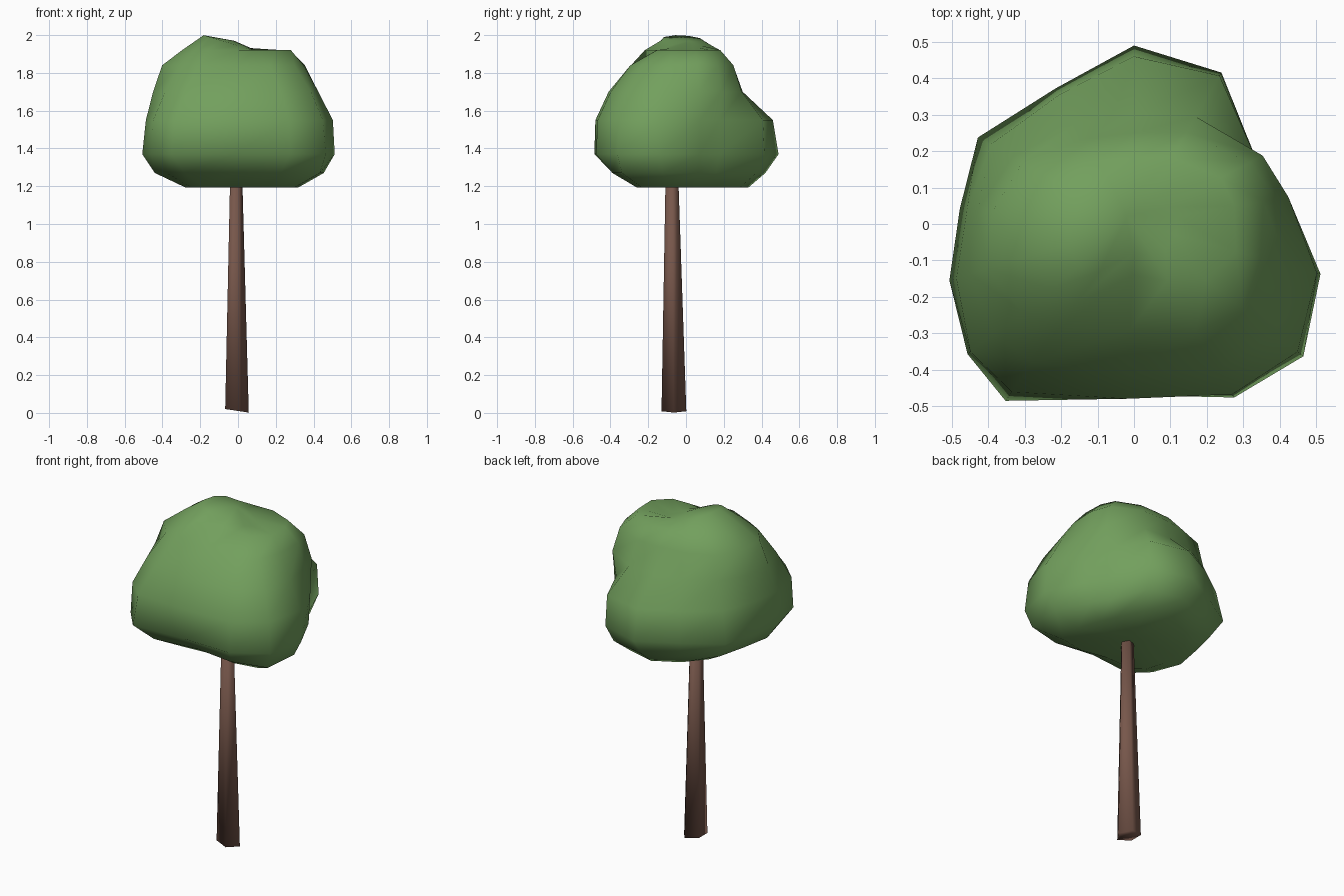
import bpy, bmesh
from math import cos, sin, radians

default = bpy.data.objects.get("Cube")
if default:
    bpy.data.objects.remove(default, do_unlink=True)


def make_material(name, color):
    mat = bpy.data.materials.new(name)
    mat.use_nodes = True
    mat.diffuse_color = (*color, 1)
    mat.node_tree.nodes["Principled BSDF"].inputs["Base Color"].default_value = (*color, 1)
    return mat


def ring_points(angles, radii, center, z, tilt=0.0):
    """Points around a centre, one per angle, with the ring sloping along x."""
    points = []
    for degrees, radius in zip(angles, radii):
        x, y = radius * cos(radians(degrees)), radius * sin(radians(degrees))
        points.append((center[0] + x, center[1] + y, z - tilt * x))
    return points


def loft(name, rings, bottom, top, material):
    """Skin a stack of rings and close both ends with a fan to a tip."""
    bm = bmesh.new()
    loops = [[bm.verts.new(p) for p in ring] for ring in rings]
    low, high = bm.verts.new(bottom), bm.verts.new(top)
    count = len(loops[0])
    for i in range(count):
        j = (i + 1) % count
        bm.faces.new((low, loops[0][j], loops[0][i]))
        for a, b in zip(loops, loops[1:]):
            bm.faces.new((a[i], a[j], b[j], b[i]))
        bm.faces.new((loops[-1][i], loops[-1][j], high))
    bmesh.ops.recalc_face_normals(bm, faces=bm.faces)
    mesh = bpy.data.meshes.new(name)
    bm.to_mesh(mesh)
    bm.free()
    mesh.materials.append(material)
    obj = bpy.data.objects.new(name, mesh)
    bpy.context.collection.objects.link(obj)
    return obj


leaf_green = make_material("leaf green", (0.17, 0.35, 0.11))
bark_brown = make_material("bark brown", (0.185, 0.095, 0.07))

# Canopy: directions of its ridges and hollows, then height, slope and radii per ring
directions = (10, 28, 60, 90, 120, 151, 175, 197, 218, 234, 268, 300, 322, 345)
canopy_profile = [
    (1.193, 0, (.28, .27, .33, .33, .29, .28, .27, .29, .31, .30, .23, .30, .38, .33)),
    (1.27, 0, (.37, .34, .43, .42, .38, .42, .41, .46, .48, .48, .36, .45, .55, .47)),
    (1.37, 0, (.42, .38, .48, .49, .43, .49, .48, .53, .58, .60, .47, .55, .59, .53)),
    (1.55, 0, (.43, .38, .47, .46, .41, .45, .46, .51, .57, .57, .48, .54, .57, .52)),
    (1.70, 0, (.40, .40, .34, .30, .32, .38, .43, .47, .49, .47, .41, .46, .49, .44)),
    (1.84, 0, (.36, .36, .29, .25, .27, .35, .39, .42, .39, .36, .29, .34, .38, .36)),
    (1.92, 0, (.28, .27, .21, .18, .20, .26, .29, .31, .29, .27, .14, .18, .25, .29)),
    (1.945, .3, (.12, .10, .08, .08, .12, .15, .17, .19, .19, .16, .08, .10, .11, .12)),
]
canopy = loft("canopy",
              [ring_points(directions, radii, (0, 0), z, tilt)
               for z, tilt, radii in canopy_profile],
              (0, 0, 1.22), (-0.02, 0.02, 1.97), leaf_green)

# Trunk: tapering five-sided post with a slanted foot
sides = range(0, 360, 72)
trunk = loft("trunk",
             [ring_points(sides, [0.069] * 5, (-0.012, -0.064), 0.012, 0.15),
              ring_points(sides, [0.034] * 5, (-0.013, -0.075), 1.3)],
             (-0.012, -0.064, 0.012), (-0.013, -0.075, 1.3), bark_brown)

# Shading: soft all over
for obj in (canopy, trunk):
    bpy.ops.object.select_all(action="DESELECT")
    obj.select_set(True)
    bpy.context.view_layer.objects.active = obj
    bpy.ops.object.shade_smooth()
